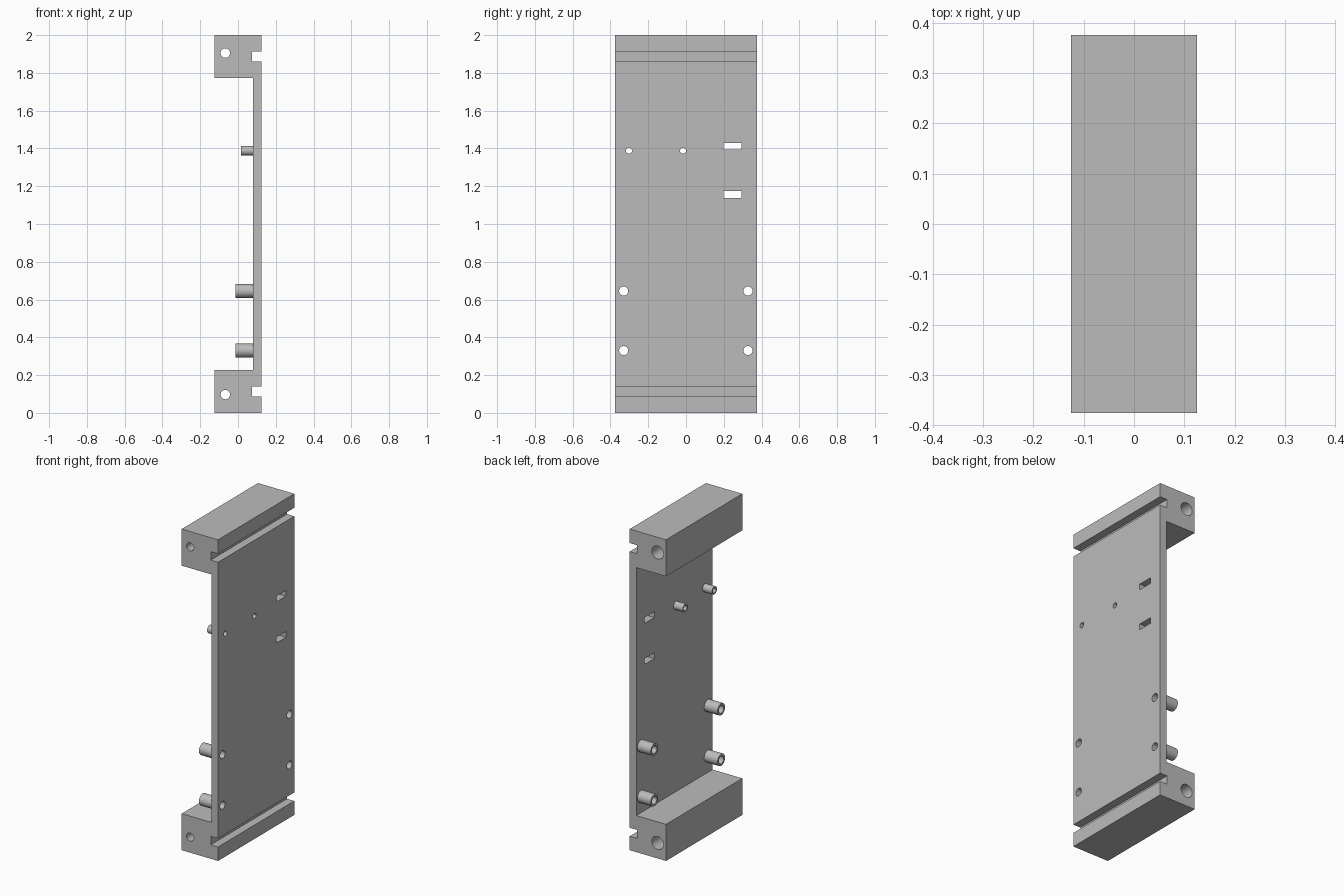
import bpy
import bmesh
from math import pi
from mathutils import Vector

cube = bpy.data.objects.get("Cube")
if cube:
    bpy.data.objects.remove(cube, do_unlink=True)

grey = bpy.data.materials.new("plain grey")
grey.use_nodes = True
grey.diffuse_color = (0.5, 0.5, 0.5, 1)
grey.node_tree.nodes["Principled BSDF"].inputs["Base Color"].default_value = (0.5, 0.5, 0.5, 1)

HALF_DEPTH = 0.375
BACK, PLATE, FACE = -0.125, 0.08, 0.125   # x of block ends, plate inside, plate outside


def cylinder(name, radius, start, end, sides=40):
    """Cylinder running between two points."""
    a, b = Vector(start), Vector(end)
    bpy.ops.mesh.primitive_cylinder_add(
        vertices=sides, radius=radius, depth=(b - a).length, location=(a + b) / 2,
        rotation=(b - a).to_track_quat("Z", "Y").to_euler())
    obj = bpy.context.object
    obj.name = name
    obj.data.materials.append(grey)
    return obj


def box(name, low, high):
    a, b = Vector(low), Vector(high)
    bpy.ops.mesh.primitive_cube_add(size=1, location=(a + b) / 2)
    obj = bpy.context.object
    obj.name = name
    obj.scale = b - a
    return obj


def cut(target, cutter):
    mod = target.modifiers.new("cut", "BOOLEAN")
    mod.operation = "DIFFERENCE"
    mod.solver = "EXACT"
    mod.object = cutter
    bpy.context.view_layer.objects.active = target
    bpy.ops.object.modifier_apply(modifier=mod.name)


# Bracket body: half profile with rail groove, mirrored in z, extruded along y
lower = [(PLATE, 0.228), (BACK, 0.228), (BACK, 0), (FACE, 0),
         (FACE, 0.087), (0.075, 0.087), (0.075, 0.14), (FACE, 0.14)]
profile = lower + [(x, 2 - z) for x, z in reversed(lower)]
bm = bmesh.new()
face = bm.faces.new([bm.verts.new((x, -HALF_DEPTH, z)) for x, z in profile])
side = bmesh.ops.extrude_face_region(bm, geom=[face])
moved = [v for v in side["geom"] if isinstance(v, bmesh.types.BMVert)]
bmesh.ops.translate(bm, verts=moved, vec=(0, 2 * HALF_DEPTH, 0))
bmesh.ops.recalc_face_normals(bm, faces=bm.faces)
mesh = bpy.data.meshes.new("bracket_body")
bm.to_mesh(mesh)
bm.free()
body = bpy.data.objects.new("bracket_body", mesh)
bpy.context.collection.objects.link(body)
mesh.materials.append(grey)

cutters = []

# Bolt holes through the end blocks, wider from the back
for z in (0.097, 1.905):
    for radius, y0, y1 in ((0.025, -0.5, 0.0), (0.04, -0.2, 0.5)):
        hole = cylinder("bolt_hole_cutter", radius, (-0.067, y0, z), (-0.067, y1, z))
        cut(body, hole)
        cutters.append(hole)

# Cable tie slots
for z in (1.156, 1.412):
    slot = box("slot_cutter", (0, 0.198, z - 0.018), (0.2, 0.293, z + 0.018))
    cut(body, slot)
    cutters.append(slot)

# Hollow standoffs, bored through the plate: y, z, tip x, outer and inner radius
large = [(y, z, -0.012, 0.037, 0.024) for y in (-0.33, 0.328) for z in (0.33, 0.645)]
small = [(y, 1.388, 0.016, 0.025, 0.016) for y in (-0.302, -0.016)]
standoffs = []
for y, z, tip, outer, inner in large + small:
    post = cylinder("standoff", outer, (tip, y, z), (PLATE, y, z))
    bore = cylinder("bore_cutter", inner, (-0.2, y, z), (0.2, y, z))
    cut(post, bore)
    cut(body, bore)
    standoffs.append(post)
    cutters.append(bore)

for obj in cutters:
    bpy.data.objects.remove(obj, do_unlink=True)

# Smooth round walls, sharp edges elsewhere
bpy.ops.object.select_all(action="DESELECT")
for obj in [body] + standoffs:
    obj.select_set(True)
bpy.context.view_layer.objects.active = body
bpy.ops.object.shade_smooth_by_angle(angle=pi / 6)
